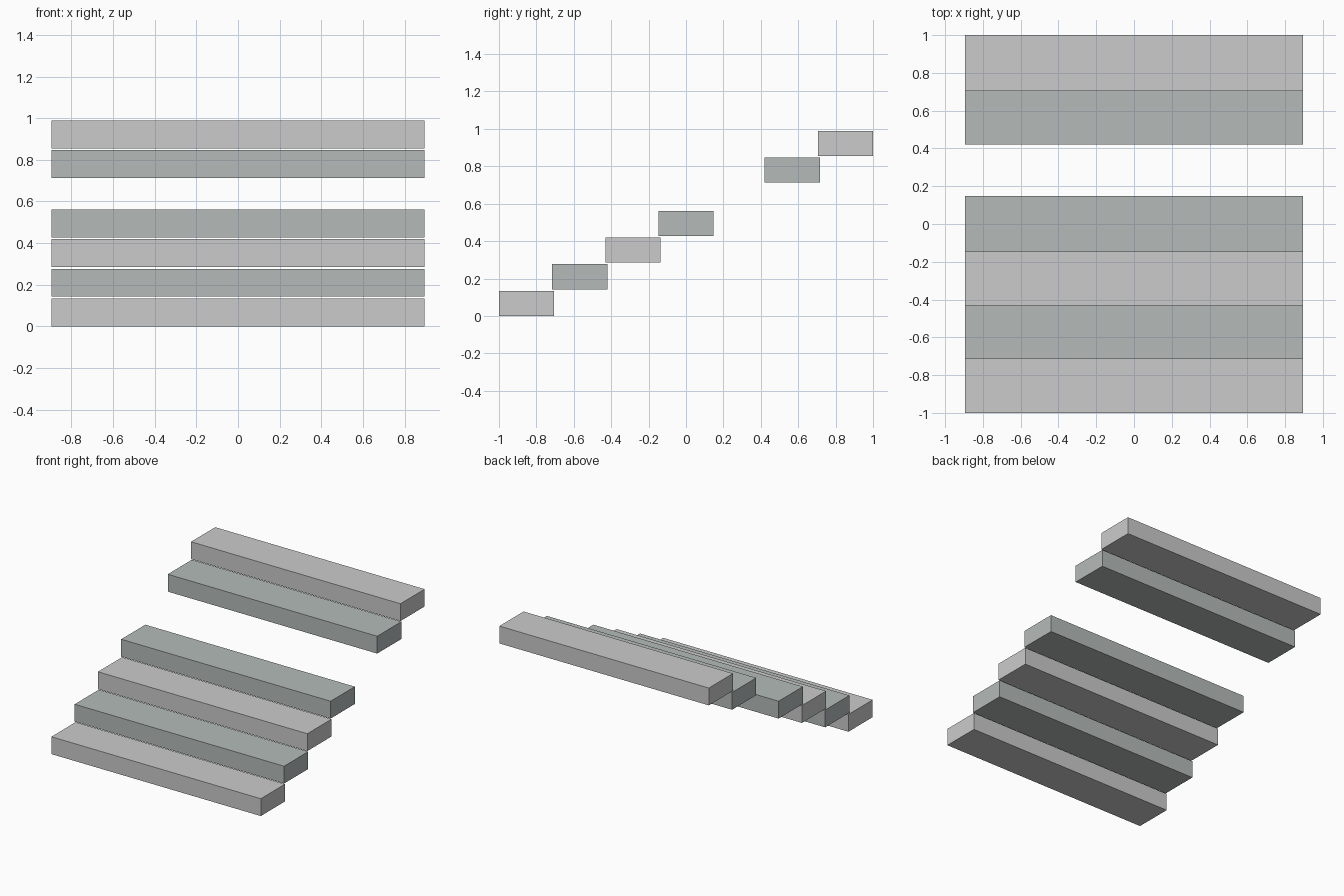
import bpy

if "Cube" in bpy.data.objects:
    bpy.data.objects.remove(bpy.data.objects["Cube"])

WIDTH, DEPTH, HEIGHT = 1.79, 0.295, 0.134
RUN, RISE = (2 - DEPTH) / 6, 0.1425


def material(name, color):
    m = bpy.data.materials.new(name)
    m.diffuse_color = (*color, 1)
    m.use_nodes = True
    m.node_tree.nodes["Principled BSDF"].inputs["Base Color"].default_value = m.diffuse_color
    return m


light = material("light_stone", (0.58, 0.58, 0.55))
dark = material("dark_stone", (0.46, 0.50, 0.49))


def step(i):
    y = -1 + DEPTH / 2 + i * RUN
    z = HEIGHT / 2 + i * RISE
    bpy.ops.mesh.primitive_cube_add(size=1, location=(0, y, z))
    ob = bpy.context.object
    ob.name = f"step_{i + 1}"
    ob.scale = (WIDTH, DEPTH, HEIGHT)
    bpy.ops.object.transform_apply(location=False, rotation=False, scale=True)
    ob.data.materials.append(dark if i % 2 else light)


# Seven-step flight with the fifth step missing, alternating stone tones
for i in range(7):
    if i != 4:
        step(i)
